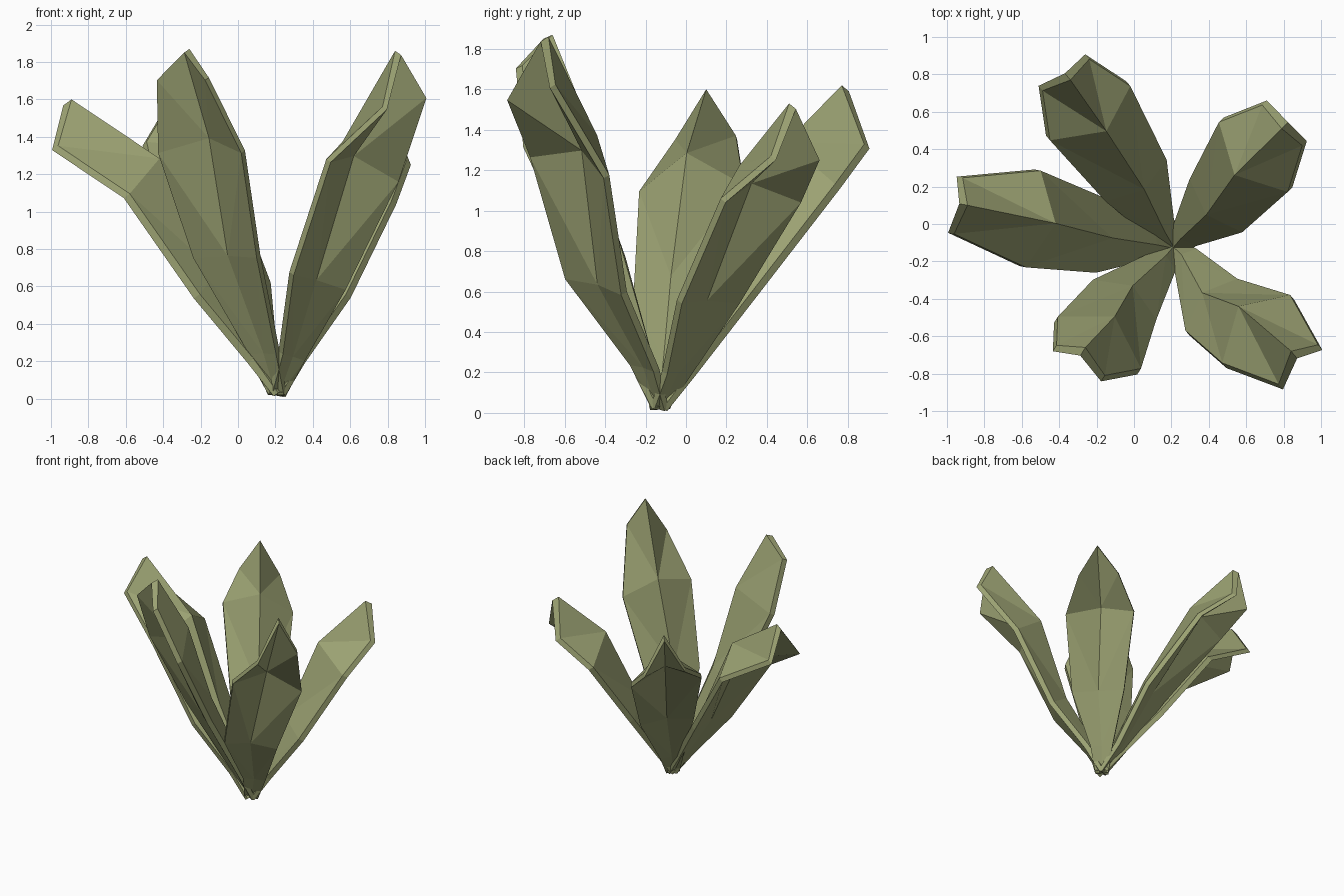
import bpy, bmesh
from mathutils import Vector

if "Cube" in bpy.data.objects:
    bpy.data.objects.remove(bpy.data.objects["Cube"])

mat = bpy.data.materials.new("olive_leaf")
mat.diffuse_color = (0.33, 0.36, 0.17, 1)
mat.use_nodes = True
mat.node_tree.nodes["Principled BSDF"].inputs["Base Color"].default_value = mat.diffuse_color

ROOT = Vector((0.21, -0.13, 0.025))


def make_leaf(name, side, mid, wide, tip, apex, tip_roll=0):
    """Loft a folded leaf; mid/wide/tip are the points midway between its edges."""
    side, mid, wide, tip, apex = map(Vector, (side, mid, wide, tip, apex))
    along = (apex - ROOT).normalized()
    side.normalize()                         # across the blade
    inward = side.cross(along).normalized()  # towards the plant's middle
    tip_side = (side + Vector((0, 0, tip_roll))).normalized()
    low = ROOT.lerp(wide, 0.17)
    # centre, half width vector, half rim thickness, ridge point, underside rib
    rings = [
        (ROOT, side * 0.05, 0.015, ROOT + inward * 0.04, ROOT - inward * 0.015),
        (low, side * 0.085, 0.02, low + inward * 0.07 + along * 0.02,
         low - inward * 0.01),
        (mid, side * 0.20, 0.02, mid + inward * 0.13 + along * 0.05,
         mid + inward * 0.01),
        (wide, side * 0.262, 0.02, wide + inward * 0.22 + along * 0.07,
         wide + inward * 0.10 + along * 0.04),
        (tip, tip_side * 0.152, 0.02, apex, apex - inward * 0.055),
    ]
    bm = bmesh.new()
    loops = []
    for c, w, t, ridge, rib in rings:
        t = inward * t
        # the underside rim sits slightly inside the upper one
        loops.append([bm.verts.new(p) for p in
                      (c - w + t, ridge, c + w + t,
                       c + w - t, rib, c - w - t)])
    for a, b in zip(loops, loops[1:]):
        for i in range(6):
            j = (i + 1) % 6
            # mirrored diagonals keep both halves of the blade alike
            if i in (0, 3):
                bm.faces.new((a[i], a[j], b[i]))
                bm.faces.new((a[j], b[j], b[i]))
            else:
                bm.faces.new((a[i], a[j], b[j]))
                bm.faces.new((a[i], b[j], b[i]))
    # ends: the tip closes as a thin chevron
    for lp in (loops[0], loops[-1]):
        bm.faces.new((lp[0], lp[1], lp[4], lp[5]))
        bm.faces.new((lp[1], lp[2], lp[3], lp[4]))
    bmesh.ops.recalc_face_normals(bm, faces=bm.faces)
    me = bpy.data.meshes.new(name)
    bm.to_mesh(me)
    bm.free()
    me.materials.append(mat)
    ob = bpy.data.objects.new(name, me)
    bpy.context.collection.objects.link(ob)


# Five leaves fanning out from one root
make_leaf("leaf_left", (0.15, 0.98, 0.06), (-0.19, -0.06, 0.56),
          (-0.555, 0.03, 1.10), (-0.955, 0.10, 1.35), (-0.89, 0.10, 1.60))
make_leaf("leaf_back_left", (0.83, 0.56, -0.15), (0.0, 0.245, 0.64),
          (-0.245, 0.605, 1.16), (-0.375, 0.81, 1.34), (-0.34, 0.77, 1.62))
make_leaf("leaf_back_right", (0.70, -0.71, 0), (0.45, 0.11, 0.55),
          (0.65, 0.37, 1.05), (0.805, 0.54, 1.26), (0.79, 0.51, 1.53))
make_leaf("leaf_front_right", (-0.70, -0.70, 0.2), (0.425, -0.445, 0.63),
          (0.665, -0.575, 1.22), (0.89, -0.765, 1.585), (0.84, -0.68, 1.86),
          tip_roll=-0.4)
make_leaf("leaf_front_left", (-0.85, 0.53, 0), (-0.06, -0.42, 0.76),
          (-0.195, -0.65, 1.32), (-0.295, -0.745, 1.71), (-0.26, -0.66, 1.87))
